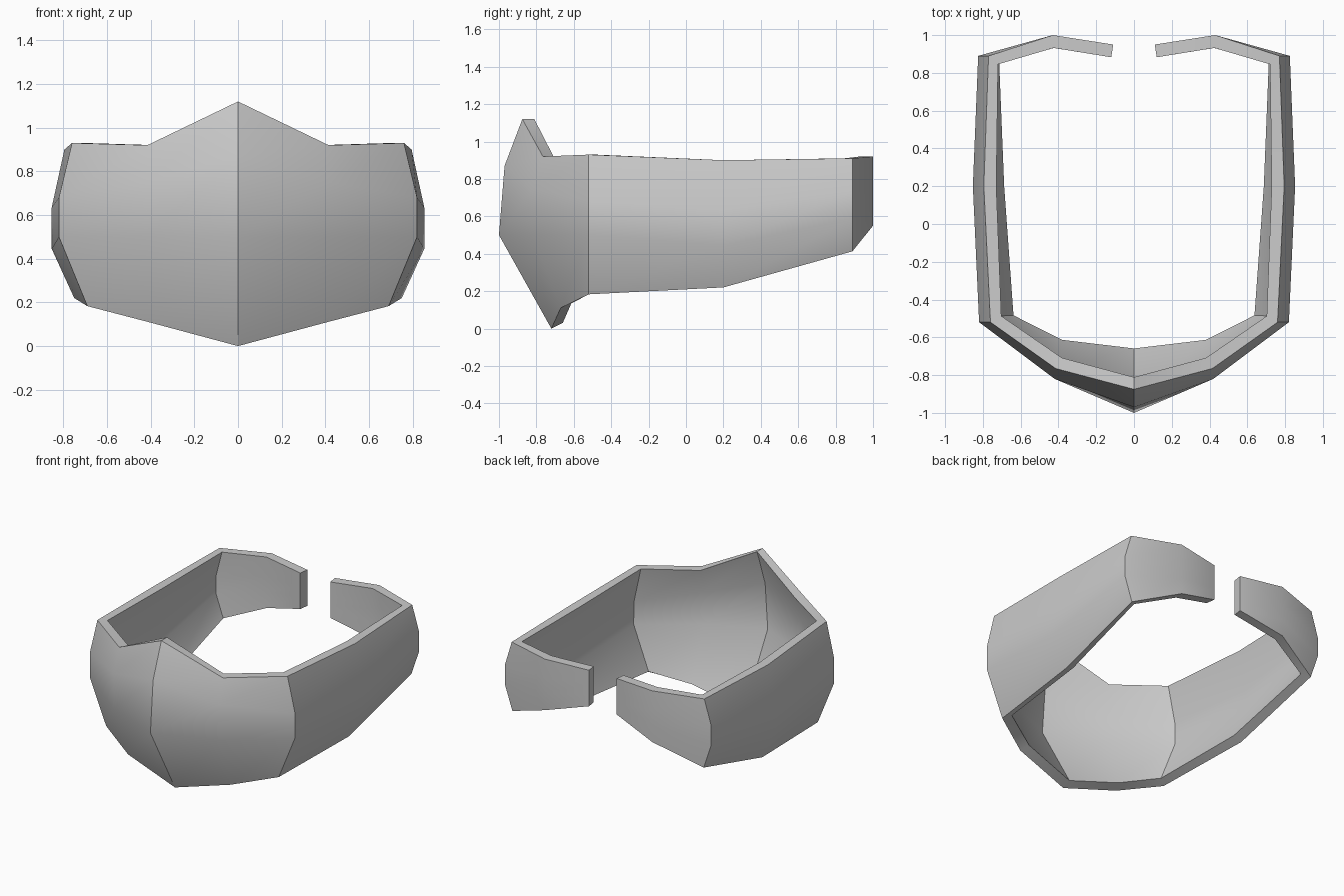
import bpy, bmesh
from mathutils import Vector

if "Cube" in bpy.data.objects:
    bpy.data.objects.remove(bpy.data.objects["Cube"])

THICKNESS = 0.068

# Right-half cross-sections from front centre to rear tip; each runs bottom to top
half = [
    [(0, -.72, 0), (0, -1, .50), (0, -.97, .87), (0, -.875, 1.12)],
    [(.41, -.67, .11), (.42, -.82, .50), (.42, -.82, .75), (.415, -.765, .92)],
    [(.69, -.52, .183), (.82, -.52, .50), (.82, -.52, .68), (.76, -.52, .93)],
    [(.75, .20, .22), (.853, .20, .445), (.853, .20, .635), (.795, .20, .90)],
    [(.765, .89, .413), (.825, .89, .59), (.825, .89, .73), (.77, .89, .91)],
    [(.43, 1, .55), (.43, 1, .67), (.43, 1, .78), (.43, 1, .92)],
    [(.11, .95, .645), (.11, .95, .73), (.11, .95, .81), (.11, .95, .905)],
]
mirrored = [[(-x, y, z) for x, y, z in col] for col in half[:0:-1]]
columns = mirrored + half
n, rows = len(columns), len(half[0])

bm = bmesh.new()
outer = [[bm.verts.new(p) for p in col] for col in columns]


def skin(grid, flip=False):
    for a, b in zip(grid, grid[1:]):
        for r in range(rows - 1):
            quad = [a[r], b[r], b[r + 1], a[r + 1]]
            bm.faces.new(quad[::-1] if flip else quad)


# Outer shell
skin(outer)
bm.normal_update()

# Inner shell, keeping the upper rim level
inner = []
for col in outer:
    line = []
    for r, v in enumerate(col):
        p = v.co - v.normal * THICKNESS
        if r == rows - 1:
            p.z = v.co.z
        line.append(bm.verts.new(p))
    inner.append(line)
skin(inner, flip=True)

# Upper and lower rims
for i in range(n - 1):
    for r in (0, rows - 1):
        bm.faces.new([outer[i][r], outer[i + 1][r], inner[i + 1][r], inner[i][r]])

# Strap end caps
for i in (0, n - 1):
    for r in range(rows - 1):
        bm.faces.new([outer[i][r], outer[i][r + 1], inner[i][r + 1], inner[i][r]])

bmesh.ops.recalc_face_normals(bm, faces=bm.faces)
mesh = bpy.data.meshes.new("face_mask")
bm.to_mesh(mesh)
bm.free()
mask = bpy.data.objects.new("face_mask", mesh)
bpy.context.collection.objects.link(mask)

# Smooth front bowl with crisp creases
bpy.context.view_layer.objects.active = mask
mask.select_set(True)
bpy.ops.object.shade_smooth_by_angle(angle=0.56)
